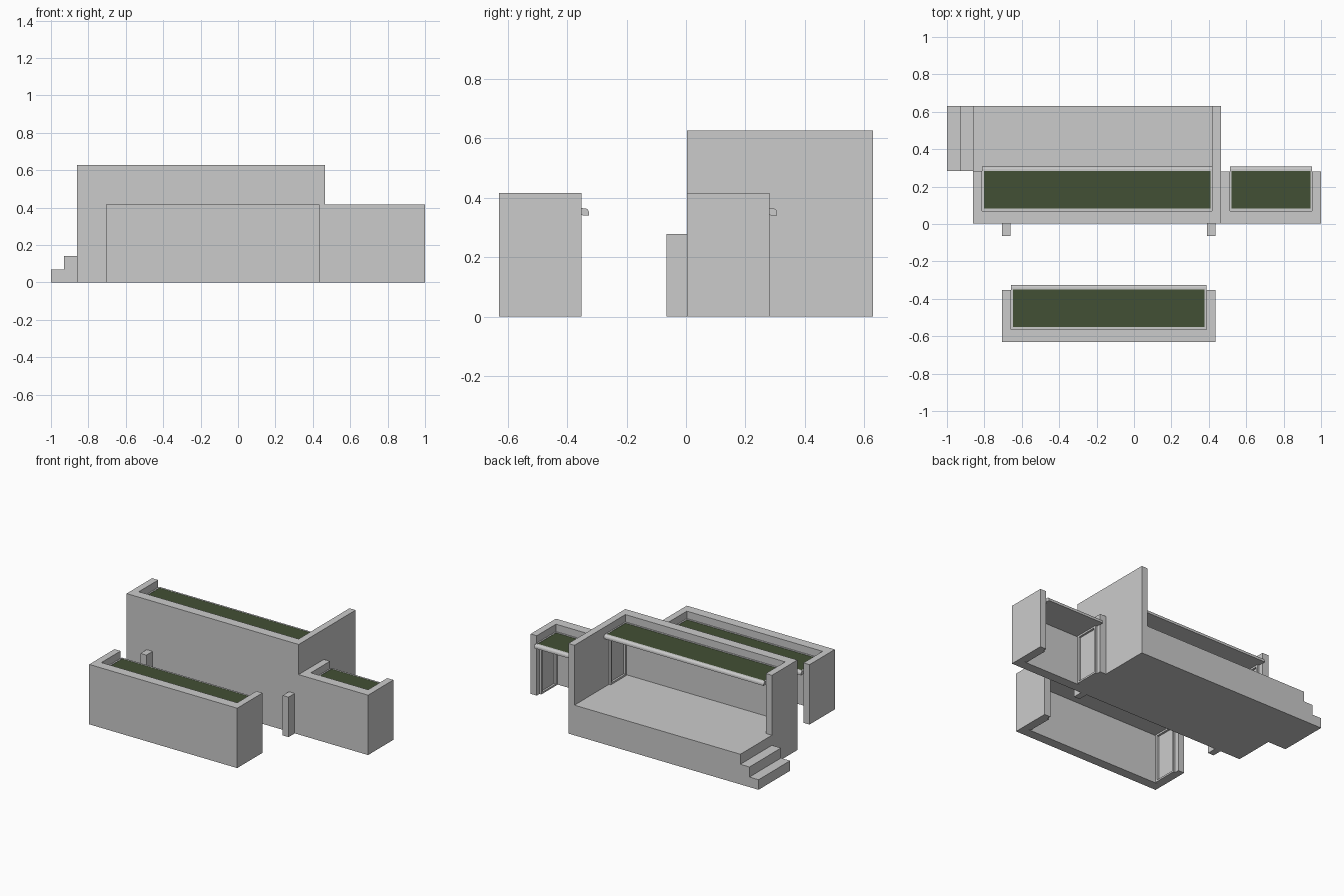
import bpy, bmesh, math
from mathutils import Vector

if "Cube" in bpy.data.objects:
    bpy.data.objects.remove(bpy.data.objects["Cube"])

green = bpy.data.materials.new("dark_green")
green.diffuse_color = (0.055, 0.08, 0.035, 1)
green.use_nodes = True
green.node_tree.nodes["Principled BSDF"].inputs["Base Color"].default_value = green.diffuse_color


def prism(name, pts, axis, a, b, mat=None):
    """Extrude a 2D outline along an axis: 'z' takes (x,y), 'y' takes (x,z), 'x' takes (y,z)."""
    place = {'z': lambda u, v: (u, v, a), 'y': lambda u, v: (u, a, v), 'x': lambda u, v: (a, u, v)}[axis]
    step = {'z': (0, 0, b - a), 'y': (0, b - a, 0), 'x': (b - a, 0, 0)}[axis]
    bm = bmesh.new()
    face = bm.faces.new([bm.verts.new(place(u, v)) for u, v in pts])
    new = bmesh.ops.extrude_face_region(bm, geom=[face])['geom']
    bmesh.ops.translate(bm, vec=Vector(step), verts=[g for g in new if isinstance(g, bmesh.types.BMVert)])
    bmesh.ops.recalc_face_normals(bm, faces=bm.faces)
    me = bpy.data.meshes.new(name)
    bm.to_mesh(me)
    bm.free()
    ob = bpy.data.objects.new(name, me)
    bpy.context.collection.objects.link(ob)
    if mat:
        me.materials.append(mat)
    return ob


def box(name, x0, x1, y0, y1, z0, z1, mat=None):
    return prism(name, [(x0, y0), (x1, y0), (x1, y1), (x0, y1)], 'z', z0, z1, mat)


W, F, D = 0.047, 0.067, 0.283   # side wall, front wall, shelter depth


def roof(name, x0, x1, y, floor, top):
    """Recessed roof with green top, rounded rear rail and side frames."""
    z = top - 0.055
    yf, yb = y + F, y + D
    box(name + "_roof_slab", x0, x1, yf, yb, z - 0.02, z - 0.002)
    box(name + "_roof_cover", x0 + 0.01, x1 - 0.01, yf + 0.012, yb + 0.008, z - 0.004, z + 0.002, green)
    # trim strips around the cover
    box(name + "_front_trim", x0, x1, yf, yf + 0.012, z - 0.003, z + 0.004)
    for side, a in (("left", x0), ("right", x1 - 0.01)):
        box(f"{name}_{side}_trim", a, a + 0.01, yf + 0.012, yb, z - 0.003, z + 0.004)
    # rounded rear rail
    arc = [(yb + 0.007 + 0.014 * math.sin(t), z - 0.015 + 0.018 * math.cos(t))
           for t in [i * math.pi / 12 for i in range(7)]]
    prism(name + "_rear_rail", [(yb - 0.002, z - 0.022), (yb - 0.002, z + 0.003)] + arc
          + [(yb + 0.021, z - 0.022)], 'x', x0, x1)
    # frames against both side walls
    for side, a in (("left", x0), ("right", x1 - 0.014)):
        b = a + 0.014
        box(f"{name}_{side}_front_post", a, b, yf + 0.005, yf + 0.02, floor, z - 0.02)
        box(f"{name}_{side}_rear_post", a, b, yf + 0.165, yf + 0.18, floor, z - 0.02)
        box(f"{name}_{side}_sill", a, b, yf + 0.02, yf + 0.165, floor, floor + 0.012)
        box(f"{name}_{side}_header", a, b, yf + 0.02, yf + 0.165, z - 0.032, z - 0.02)


def shelter(name, x0, x1, y, top):
    """Low U-shaped wall, open at the back and underneath."""
    prism(name + "_walls", [(x0, y), (x1, y), (x1, y + D - 0.005), (x1 - W, y + D - 0.005), (x1 - W, y + F),
                            (x0 + W, y + F), (x0 + W, y + D - 0.005), (x0, y + D - 0.005)], 'z', 0, top)
    roof(name, x0 + W, x1 - W, y, 0, top)


# main building: solid block with the raised terrace carved out
X0, X1, Y0, Y1, FL, TOP = -0.86, 0.465, 0.003, 0.63, 0.21, 0.627
main = box("main_walls_and_terrace", X0, X1, Y0, Y1, 0, TOP)
ys = Y0 + D - 0.003
cut = prism("terrace_cutter", [(X0 + W, Y0 + F), (X1 - W, Y0 + F), (X1 - W, 1), (-1.2, 1),
                               (-1.2, ys), (X0 + W, ys)], 'z', FL, 1)
cut.hide_render = True
mod = main.modifiers.new("carve", 'BOOLEAN')
mod.operation, mod.solver, mod.object = 'DIFFERENCE', 'EXACT', cut
bpy.context.view_layer.objects.active = main
bpy.ops.object.modifier_apply(modifier="carve")
bpy.data.objects.remove(cut, do_unlink=True)
roof("main", X0 + W, X1 - W, Y0, FL, TOP)

# side steps
prism("steps", [(-1, 0), (X0, 0), (X0, 0.14), (-0.93, 0.14), (-0.93, 0.07), (-1, 0.07)], 'y', ys, Y1)

# right wing and the detached front shelter
shelter("wing", X1, 1.0, Y0, 0.417)
shelter("front_shelter", -0.705, 0.435, -0.63, 0.417)

# short piers on the main front wall
for side, x in (("left", -0.705), ("right", 0.39)):
    box(f"{side}_pier", x, x + 0.045, -0.065, Y0, 0, 0.278)
